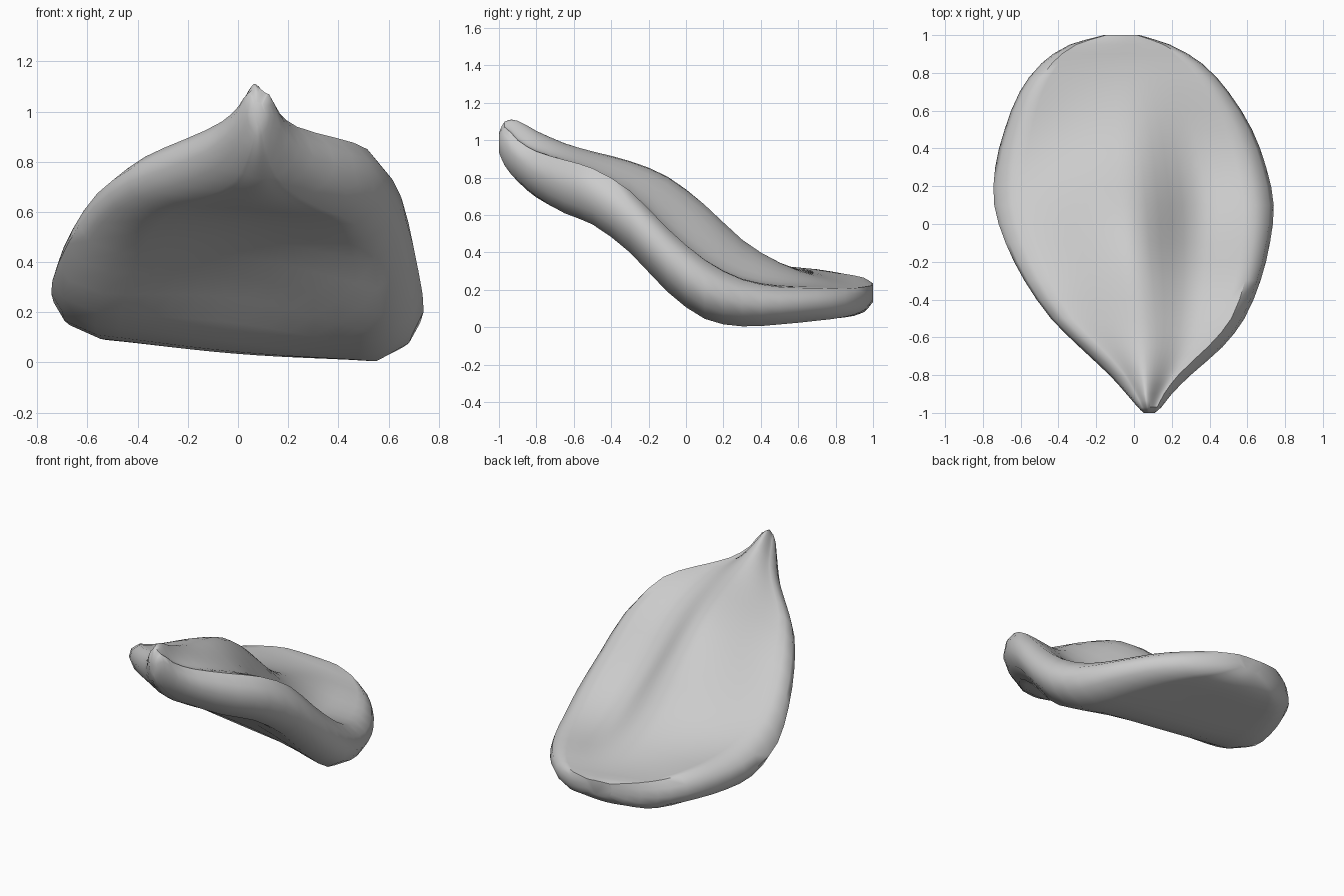
import bpy, bmesh, math

if "Cube" in bpy.data.objects:
    bpy.data.objects.remove(bpy.data.objects["Cube"])

# y, left x, right x, left rim z, right rim z, ridge z, right bottom z, left bottom z
STATIONS = [
    (-1.00, .05, .11, 1.03, 1.03, 1.04, .95, .95),
    (-.97, .02, .145, 1.075, 1.07, 1.10, .88, .88),
    (-.90, -.04, .20, 1.02, 1.00, 1.105, .79, .80),
    (-.80, -.13, .30, .96, .94, 1.05, .70, .72),
    (-.65, -.29, .47, .89, .895, .985, .61, .655),
    (-.50, -.44, .585, .82, .85, .94, .55, .61),
    (-.30, -.58, .67, .72, .73, .89, .40, .51),
    (-.10, -.68, .72, .58, .53, .81, .19, .36),
    (.10, -.74, .74, .45, .36, .66, .045, .20),
    (.30, -.735, .70, .37, .255, .47, .005, .11),
    (.50, -.685, .625, .33, .215, .345, .015, .09),
    (.70, -.605, .50, .31, .21, .27, .035, .09),
    (.85, -.49, .36, .285, .205, .24, .055, .085),
    (.95, -.34, .19, .265, .215, .235, .09, .10),
    (1.00, -.16, .03, .235, .225, .23, .15, .15),
]
STEPS = 2      # rings per station
TOP, BOTTOM = 20, 12


def lerp(a, b, t):
    return a + (b - a) * t


def fall(s):
    """Smooth drop from 1 at s=0 to 0 at s=1."""
    return .5 + .5 * math.cos(math.pi * min(max(s, 0), 1))


def stations():
    """Spline between the stations, keeping their values."""
    n = len(STATIONS)
    for i in range(n - 1):
        p0, p1 = STATIONS[max(i - 1, 0)], STATIONS[i]
        p2, p3 = STATIONS[i + 1], STATIONS[min(i + 2, n - 1)]
        for k in range(STEPS):
            t = k / STEPS
            y = lerp(p1[0], p2[0], t)
            row = [y]
            for c in range(1, 8):
                m1 = (p2[c] - p0[c]) / (p2[0] - p0[0]) * (p2[0] - p1[0])
                m2 = (p3[c] - p1[c]) / (p3[0] - p1[0]) * (p2[0] - p1[0])
                row.append((2*t**3 - 3*t**2 + 1) * p1[c] + (t**3 - 2*t*t + t) * m1
                           + (3*t*t - 2*t**3) * p2[c] + (t**3 - t*t) * m2)
            yield row
    yield STATIONS[-1]


def section(y, xl, xr, zl, zr, ridge, br, bl):
    """Closed cross-section: humped top, rounded rims, gently arched underside."""
    half = (xr - xl) / 2
    blade = 1 - fall((y + .95) / .5)       # 0 at the solid tip, 1 on the blade
    inset = lerp(.35, .13, blade)
    a, b = xl + inset * half, xr - inset * half
    xc = -.03 + .1 * max(0, -y)
    xc = min(max(xc, lerp(a, b, .35)), lerp(a, b, .65))
    hump = ridge - lerp(zl, zr, (xc - a) / (b - a))
    pts = []
    for i in range(TOP + 1):
        u = i / TOP
        x = lerp(a, b, u)
        z = lerp(zl, zr, u)
        if x < xc:
            s = (xc - x) / (xc - a)
            z += hump * lerp(fall(s), 1 - s, .5)
        else:
            s = (x - xc) / (b - xc)
            z += hump * fall(s / lerp(1, .65, blade))
            z -= blade * .15 * abs(hump) * math.sin(math.pi * s) ** 2
        pts.append((x, y, z))
    # right rim, underside, left rim
    c = xl + lerp(.6, .24, blade) * half
    d = xr - lerp(.6, .21, blade) * half
    side, low = lerp(.1, .03, blade), lerp(.2, .06, blade)
    pts += [(xr - side * half, y, lerp(br, zr, .78)), (xr, y, lerp(br, zr, .5)),
            (xr - low * half, y, lerp(br, zr, .22))]
    arch = .3 * max(hump, 0) * (1 - fall((y + .75) / .4)) * fall((y + .05) / .35) - .015
    for i in range(BOTTOM + 1):
        u = i / BOTTOM
        z = lerp(br, bl, u)
        if 0 < i < BOTTOM:
            z += arch * math.sin(math.pi * u) ** 1.4
        pts.append((lerp(d, c, u), y, z))
    pts += [(xl + low * half, y, lerp(bl, zl, .22)), (xl, y, lerp(bl, zl, .5)),
            (xl + side * half, y, lerp(bl, zl, .78))]
    return pts


# Curled petal body, lofted from tip to broad end
bm = bmesh.new()
rings = [[bm.verts.new(p) for p in section(*row)] for row in stations()]
for r, s in zip(rings, rings[1:]):
    n = len(r)
    for i in range(n):
        j = (i + 1) % n
        bm.faces.new((r[i], r[j], s[j], s[i]))
bm.faces.new(rings[0])
bm.faces.new(rings[-1][::-1])
bmesh.ops.recalc_face_normals(bm, faces=bm.faces)
mesh = bpy.data.meshes.new("petal")
bm.to_mesh(mesh)
bm.free()
petal = bpy.data.objects.new("petal", mesh)
bpy.context.collection.objects.link(petal)

grey = bpy.data.materials.new("light_grey")
grey.diffuse_color = (.6, .6, .6, 1)
grey.use_nodes = True
grey.node_tree.nodes["Principled BSDF"].inputs["Base Color"].default_value = grey.diffuse_color
mesh.materials.append(grey)

bpy.context.view_layer.objects.active = petal
petal.select_set(True)
bpy.ops.object.shade_smooth_by_angle(angle=math.radians(50))
